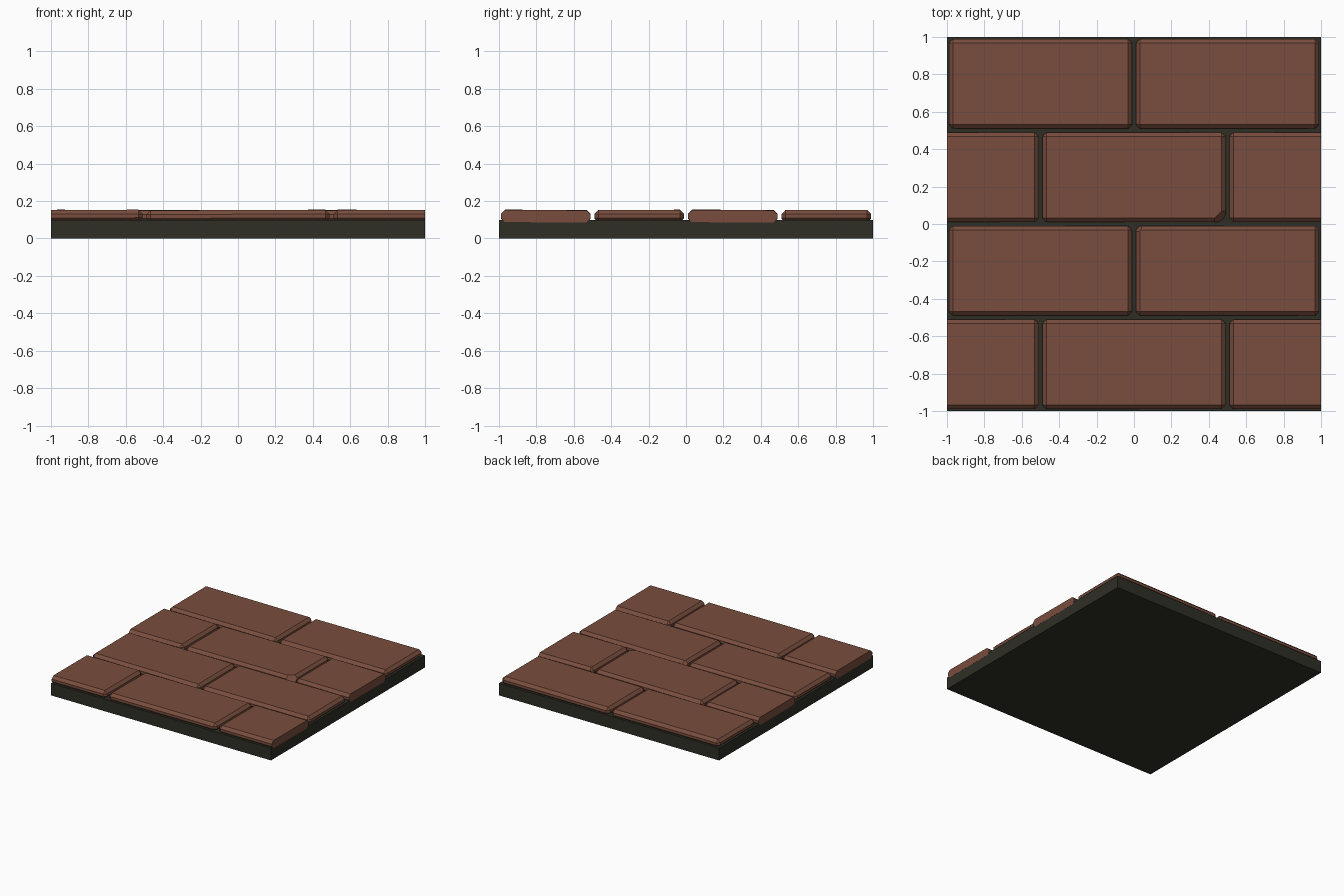
import bpy, bmesh, random
from mathutils import Vector, Matrix

if "Cube" in bpy.data.objects:
    bpy.data.objects.remove(bpy.data.objects["Cube"])

random.seed(4)


def material(name, rgb):
    m = bpy.data.materials.new(name)
    m.diffuse_color = (*rgb, 1)
    m.use_nodes = True
    m.node_tree.nodes["Principled BSDF"].inputs["Base Color"].default_value = m.diffuse_color
    return m


BRICK = material("red brick", (0.19, 0.075, 0.047))
MORTAR = material("dark mortar", (0.028, 0.028, 0.019))


def finish(bm, name, mat):
    bmesh.ops.recalc_face_normals(bm, faces=bm.faces)
    me = bpy.data.meshes.new(name)
    bm.to_mesh(me)
    bm.free()
    me.materials.append(mat)
    ob = bpy.data.objects.new(name, me)
    bpy.context.collection.objects.link(ob)
    return ob


def box(size, centre):
    bm = bmesh.new()
    bmesh.ops.create_cube(bm, size=1)
    bmesh.ops.scale(bm, vec=size, verts=bm.verts)
    bmesh.ops.translate(bm, vec=centre, verts=bm.verts)
    return bm


def slice_off(bm, co, normal):
    """Remove everything on the normal side of a plane and cap the cut."""
    geom = bm.verts[:] + bm.edges[:] + bm.faces[:]
    r = bmesh.ops.bisect_plane(bm, geom=geom, plane_co=co, plane_no=normal,
                               clear_outer=True)
    cut = [e for e in r["geom_cut"] if isinstance(e, bmesh.types.BMEdge)]
    if cut:
        bmesh.ops.contextual_create(bm, geom=cut)


# Mortar slab
finish(box((1.999, 1.999, 0.1), (0, 0, 0.05)), "mortar_slab", MORTAR)

# Chipped corners: (row, x centre) -> point on plane, outward normal
CHIPS = {
    (2, 0): ((0.455, 0.045, 0.142), (0.6, -0.6, 0.55)),
    (1, 0.5): ((0.032, -0.032, 0.144), (-0.6, 0.6, 0.55)),
}

# Running bond bricks, half bricks trimmed flush at the slab sides
for row in range(4):
    y = -0.75 + 0.5 * row
    for x in ((-1, 0, 1) if row % 2 == 0 else (-0.5, 0.5)):
        bm = box((0.98, 0.48, 0.065), (0, 0, 0))
        bmesh.ops.bevel(bm, geom=bm.edges[:], offset=0.022, segments=1,
                        affect='EDGES', profile=0.5)
        tilt = (Matrix.Rotation(random.uniform(-0.005, 0.005), 4, 'X')
                @ Matrix.Rotation(random.uniform(-0.005, 0.005), 4, 'Y'))
        bm.transform(Matrix.Translation(Vector((x, y, 0.119))) @ tilt)
        if abs(x) == 1:
            slice_off(bm, (x, 0, 0), (x, 0, 0))
        if (row, x) in CHIPS:
            slice_off(bm, *CHIPS[(row, x)])
        finish(bm, f"brick_row{row + 1}_{x:+}", BRICK)
